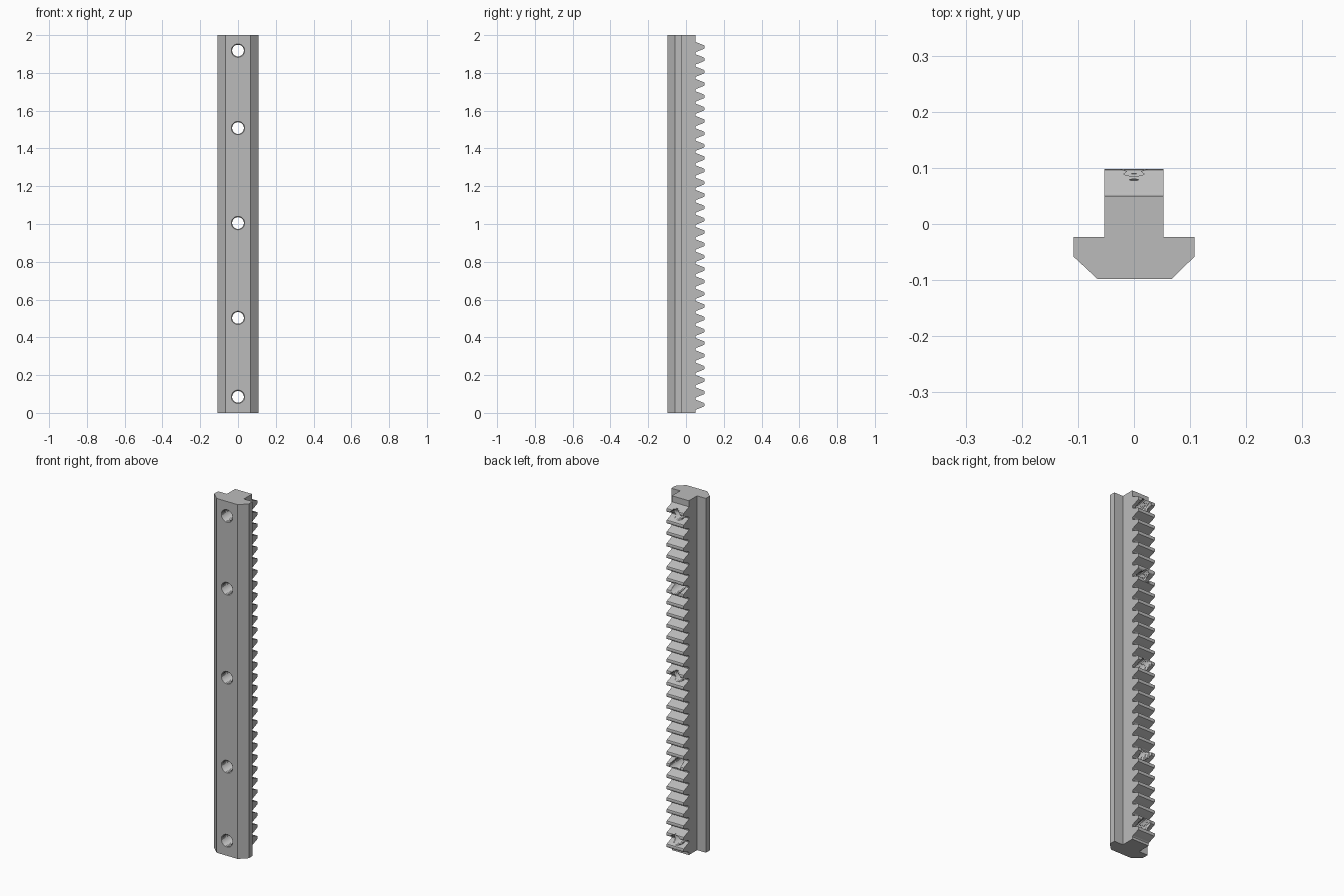
import bpy, bmesh, math
from mathutils import Vector

cube = bpy.data.objects.get("Cube")
if cube:
    bpy.data.objects.remove(cube)

LENGTH = 2.0
PITCH, FIRST_TOOTH, TEETH = 0.0653, 0.043, 30
ROOT, TIP = 0.050, 0.098
HOLES = (0.085, 0.503, 1.005, 1.508, 1.918)

steel = bpy.data.materials.new("steel grey")
steel.use_nodes = True
grey = (0.5, 0.5, 0.5, 1)
steel.diffuse_color = grey
steel.node_tree.nodes["Principled BSDF"].inputs["Base Color"].default_value = grey


def finish(name, bm):
    bmesh.ops.recalc_face_normals(bm, faces=bm.faces)
    mesh = bpy.data.meshes.new(name)
    bm.to_mesh(mesh)
    bm.free()
    obj = bpy.data.objects.new(name, mesh)
    bpy.context.collection.objects.link(obj)
    mesh.materials.append(steel)
    return obj


def prism(name, points, travel):
    """Extrude a closed outline along a vector."""
    bm = bmesh.new()
    face = bm.faces.new([bm.verts.new(p) for p in points])
    result = bmesh.ops.extrude_face_region(bm, geom=[face], use_keep_orig=True)
    moved = [v for v in result["geom"] if isinstance(v, bmesh.types.BMVert)]
    bmesh.ops.translate(bm, verts=moved, vec=Vector(travel))
    return finish(name, bm)


def combine(target, other, operation):
    mod = target.modifiers.new(operation.lower(), 'BOOLEAN')
    mod.operation, mod.object, mod.solver = operation, other, 'EXACT'
    bpy.context.view_layer.objects.active = target
    bpy.ops.object.modifier_apply(modifier=mod.name)
    bpy.data.objects.remove(other)


# Chamfered flange of the T-shaped bar
flange = [(-0.065, -0.098), (0.067, -0.098), (0.108, -0.058),
          (0.108, -0.023), (-0.108, -0.023), (-0.108, -0.058)]
rack = prism("toothed_rack", [(x, y, 0) for x, y in flange], (0, 0, LENGTH))

# Stem with rounded rack teeth along its back
half_tooth = [(0.0295, ROOT + 0.0005), (0.0262, ROOT + 0.003), (0.0245, ROOT + 0.007),
              (0.0112, TIP - 0.007), (0.0088, TIP - 0.002), (0.005, TIP)]
tooth = [(-d, y) for d, y in half_tooth] + [(d, y) for d, y in reversed(half_tooth)]
outline = [(-0.06, 0), (ROOT, 0)]
for i in range(TEETH):
    centre = FIRST_TOOTH + i * PITCH
    outline += [(y, centre + d) for d, y in tooth]
outline += [(ROOT, LENGTH), (-0.06, LENGTH)]
stem = prism("stem", [(-0.053, y, z) for y, z in outline], (0.106, 0, 0))
combine(rack, stem, 'UNION')

# Threaded through holes, cut with ridged cylinders
SEGMENTS, THREAD, MINOR, MAJOR = 32, 0.0104, 0.031, 0.036
bm = bmesh.new()
for hole_z in HOLES:
    previous, first = None, None
    for k in range(45):
        y = -0.114 + k * THREAD / 2
        radius = MAJOR if k % 2 else MINOR
        ring = []
        for s in range(SEGMENTS):
            a = math.tau * s / SEGMENTS
            ring.append(bm.verts.new((radius * math.cos(a), y, hole_z + radius * math.sin(a))))
        if previous:
            for s in range(SEGMENTS):
                t = (s + 1) % SEGMENTS
                bm.faces.new((previous[s], previous[t], ring[t], ring[s]))
        else:
            bm.faces.new(ring)
        previous = ring
    bm.faces.new(previous)
cutter = finish("thread_cutter", bm)
cutter.hide_render = True
combine(rack, cutter, 'DIFFERENCE')

# Smooth rounded tooth corners, sharp edges elsewhere
bpy.ops.object.select_all(action='DESELECT')
rack.select_set(True)
bpy.context.view_layer.objects.active = rack
bpy.ops.object.shade_smooth_by_angle(angle=math.radians(35))
